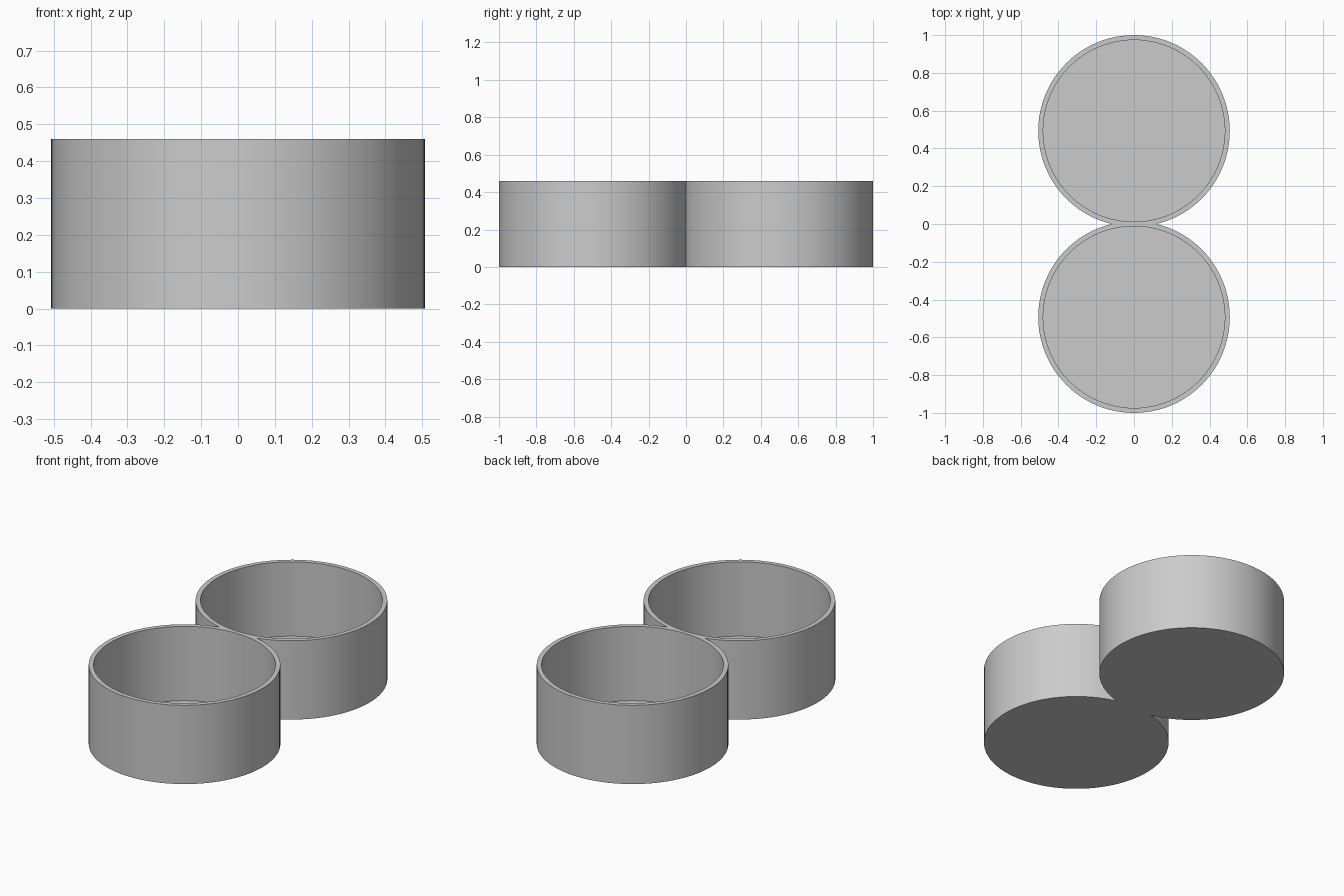
import bpy

cube = bpy.data.objects.get("Cube")
if cube:
    bpy.data.objects.remove(cube, do_unlink=True)

HEIGHT = 0.46
RADIUS = 0.507
WALL = 0.026
OFFSET = 1 - RADIUS

grey = bpy.data.materials.new("plain grey")
grey.use_nodes = True
colour = (0.6, 0.6, 0.6, 1)
grey.diffuse_color = colour
grey.node_tree.nodes["Principled BSDF"].inputs["Base Color"].default_value = colour


def cylinder(name, y, radius, bottom, top):
    bpy.ops.mesh.primitive_cylinder_add(
        vertices=96, radius=radius, depth=top - bottom,
        location=(0, y, (bottom + top) / 2))
    obj = bpy.context.object
    obj.name = name
    obj.data.materials.append(grey)
    return obj


def combine(target, other, operation):
    mod = target.modifiers.new(operation.lower(), "BOOLEAN")
    mod.object = other
    mod.operation = operation
    mod.solver = "EXACT"
    bpy.context.view_layer.objects.active = target
    bpy.ops.object.modifier_apply(modifier=mod.name)
    bpy.data.objects.remove(other, do_unlink=True)


# Two round cups fused where their walls meet
cups = cylinder("double_cup", -OFFSET, RADIUS, 0, HEIGHT)
combine(cups, cylinder("back_cup", OFFSET, RADIUS, 0, HEIGHT), "UNION")

# Hollow each cup, leaving a floor as thick as the wall
for side in (-1, 1):
    cavity = cylinder("cavity", side * OFFSET, RADIUS - WALL, WALL, HEIGHT + 0.1)
    combine(cups, cavity, "DIFFERENCE")

# Smooth walls with crisp rims
bpy.ops.object.select_all(action="DESELECT")
cups.select_set(True)
bpy.context.view_layer.objects.active = cups
bpy.ops.object.shade_smooth_by_angle()
